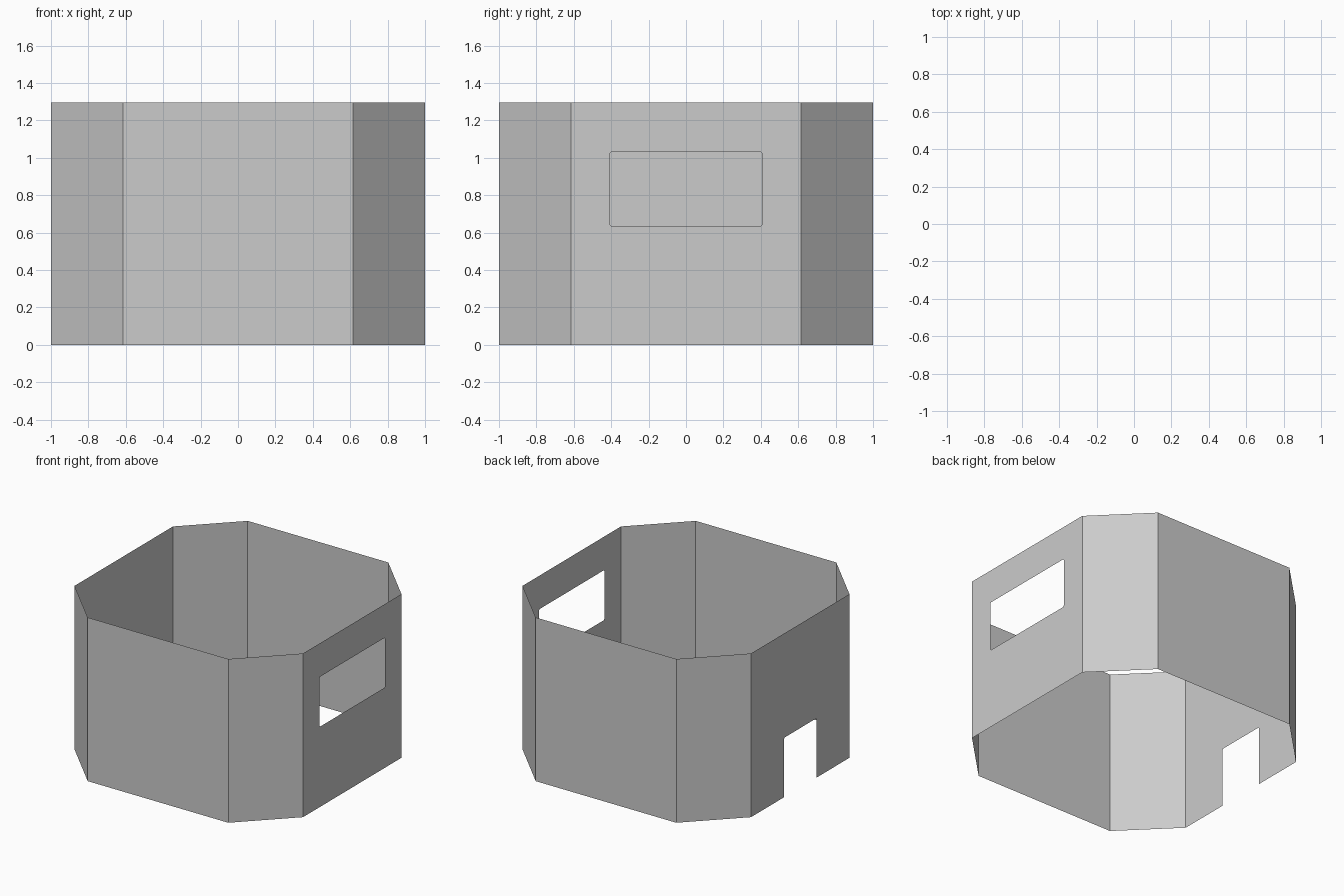
import bpy, bmesh
from mathutils import Vector

if "Cube" in bpy.data.objects:
    bpy.data.objects.remove(bpy.data.objects["Cube"])

HEIGHT = 1.295
R = 1.0       # half width of the octagon
C = 0.615     # half length of a main wall
CH = 0.01     # clipped corners of the openings


def wall(name, p0, p1, border=None, hole=None):
    """Flat panel from p0 to p1 (counter-clockwise); border and hole are (u, z) loops, u from the middle."""
    p0, p1 = Vector((*p0, 0)), Vector((*p1, 0))
    mid, along = (p0 + p1) / 2, (p1 - p0).normalized()
    half = (p1 - p0).length / 2
    outward = along.cross(Vector((0, 0, 1)))
    corners = [(half, 0), (half, HEIGHT), (-half, HEIGHT), (-half, 0)]
    bm = bmesh.new()

    def verts(loop):
        return [bm.verts.new(mid + along * u + Vector((0, 0, z))) for u, z in loop]

    outer = verts(corners + (border or []))
    if hole:
        edges = []
        for ring in (outer, verts(hole)):
            edges += [bm.edges.new((ring[i - 1], ring[i])) for i in range(len(ring))]
        bmesh.ops.triangle_fill(bm, edges=edges, use_beauty=True, normal=outward)
    else:
        bm.faces.new(outer)
    bm.normal_update()
    for f in bm.faces:
        if f.normal.dot(outward) < 0:
            f.normal_flip()
    me = bpy.data.meshes.new(name)
    bm.to_mesh(me)
    bm.free()
    ob = bpy.data.objects.new(name, me)
    bpy.context.collection.objects.link(ob)


# Plan corners, counter-clockwise from the front left
plan = [(-C, -R), (C, -R), (R, -C), (R, C), (C, R), (-C, R), (-R, C), (-R, -C)]

# Window opening, and doorway notch in the bottom edge
W, Z0, Z1 = 0.41, 0.635, 1.03
window = [(-W + CH, Z0), (W - CH, Z0), (W, Z0 + CH), (W, Z1 - CH),
          (W - CH, Z1), (-W + CH, Z1), (-W, Z1 - CH), (-W, Z0 + CH)]
D, DZ = 0.205, 0.47
door = [(-D, 0), (-D, DZ - CH), (-D + CH, DZ), (D - CH, DZ), (D, DZ - CH), (D, 0)]

# Eight walls around the plan
names = ["front_wall", "front_right_corner", "right_window_wall", "back_right_corner",
         "back_wall", "back_left_corner", "left_door_wall", "front_left_corner"]
for i, name in enumerate(names):
    wall(name, plan[i], plan[(i + 1) % 8],
         border=door if "door" in name else None,
         hole=window if "window" in name else None)
